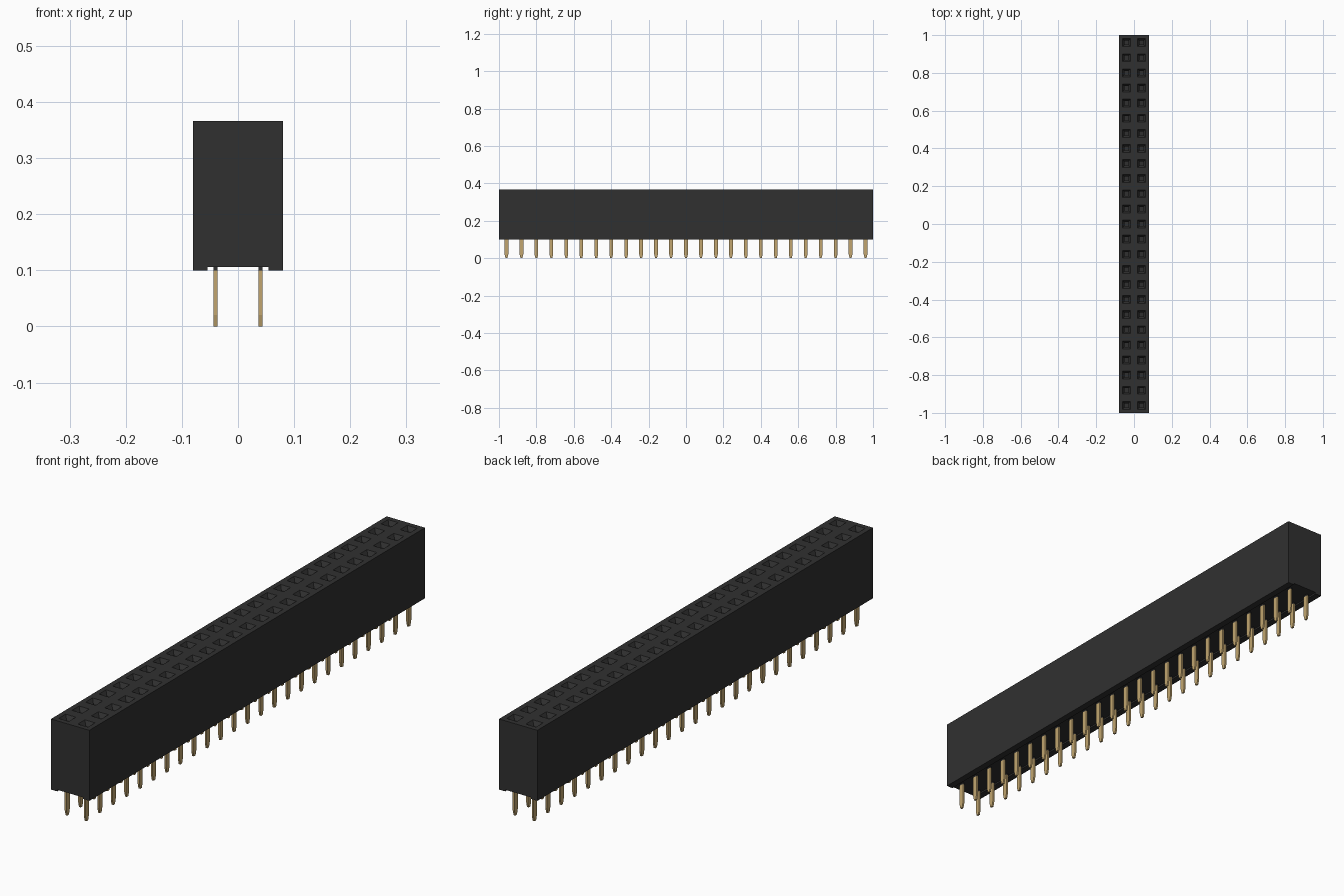
import bpy
import bmesh
from mathutils import Matrix, Vector

if "Cube" in bpy.data.objects:
    bpy.data.objects.remove(bpy.data.objects["Cube"], do_unlink=True)

PITCH = 0.08
ROWS = 25
TOP = 0.366
BASE = 0.1
RECESS = 0.106
END = 1.0
SIDE = PITCH


def material(name, rgb, roughness):
    mat = bpy.data.materials.new(name)
    mat.use_nodes = True
    mat.diffuse_color = (*rgb, 1)
    bsdf = mat.node_tree.nodes["Principled BSDF"]
    bsdf.inputs["Base Color"].default_value = (*rgb, 1)
    bsdf.inputs["Roughness"].default_value = roughness
    return mat


def finish(bm, name, mat):
    mesh = bpy.data.meshes.new(name)
    bm.to_mesh(mesh)
    bm.free()
    mesh.materials.append(mat)
    obj = bpy.data.objects.new(name, mesh)
    bpy.context.collection.objects.link(obj)
    return obj


def prism(bm, points, travel):
    """Extrude a closed outline along the travel vector."""
    face = bm.faces.new([bm.verts.new(p) for p in points])
    out = bmesh.ops.extrude_face_region(bm, geom=[face], use_keep_orig=True)
    verts = [g for g in out["geom"] if isinstance(g, bmesh.types.BMVert)]
    bmesh.ops.translate(bm, verts=verts, vec=travel)
    bmesh.ops.recalc_face_normals(bm, faces=bm.faces[:])


def repeat(obj):
    """Fill both rows of contacts."""
    for name, count, step in (("columns", 2, (PITCH, 0, 0)),
                              ("rows", ROWS, (0, PITCH, 0))):
        mod = obj.modifiers.new(name, "ARRAY")
        mod.count = count
        mod.use_relative_offset = False
        mod.use_constant_offset = True
        mod.constant_offset_displace = step
    obj.location = (-PITCH / 2, -PITCH * (ROWS - 1) / 2, 0)


black = material("black plastic", (0.03, 0.03, 0.03), 0.6)
gold = material("gold metal", (0.54, 0.38, 0.16), 0.4)

# Housing walls with a channel along the underside
bm = bmesh.new()
lip = 0.054
outline = [(-SIDE, TOP), (-SIDE, BASE), (-lip, BASE), (-lip, RECESS),
           (lip, RECESS), (lip, BASE), (SIDE, BASE), (SIDE, TOP)]
prism(bm, [(x, -END, z) for x, z in outline], Vector((0, 2 * END, 0)))
lid = [f for f in bm.faces if f.normal.z > 0.9]
bmesh.ops.delete(bm, geom=lid, context="FACES_ONLY")

# Top surface: one cell per socket, with a funnel and a deep square hole
place = Matrix.Translation((0, 0, TOP)) @ Matrix.Diagonal((SIDE, END, 1, 1))
grid = bmesh.ops.create_grid(bm, x_segments=2, y_segments=ROWS, size=1, matrix=place)
cells = list({f for v in grid["verts"] for f in v.link_faces})
for f in cells:
    f.normal_update()
    if f.normal.z < 0:
        f.normal_flip()
for thickness, depth in ((0.019, 0), (0.01, -0.015)):
    bmesh.ops.inset_individual(bm, faces=cells, thickness=thickness,
                               depth=depth, use_even_offset=True)
for f in cells:
    wall = bmesh.ops.extrude_discrete_faces(bm, faces=[f])["faces"]
    bmesh.ops.translate(bm, verts=wall[0].verts[:], vec=(0, 0, -0.2))
finish(bm, "socket_housing", black)

# Flat contact pins with tapered tips
bm = bmesh.new()
half_x, half_y, tip = 0.0035, 0.01, 0.005
blade = [(-tip, 0), (tip, 0), (half_y, 0.02), (half_y, BASE),
         (-half_y, BASE), (-half_y, 0.02)]
prism(bm, [(-half_x, y, z) for y, z in blade], Vector((2 * half_x, 0, 0)))
repeat(finish(bm, "contact_pins", gold))

# Short dark collars where the pins enter the housing
bm = bmesh.new()
collar = [(-half_y, BASE), (half_y, BASE), (half_y, RECESS), (-half_y, RECESS)]
prism(bm, [(-half_x, y, z) for y, z in collar], Vector((2 * half_x, 0, 0)))
repeat(finish(bm, "pin_collars", black))
